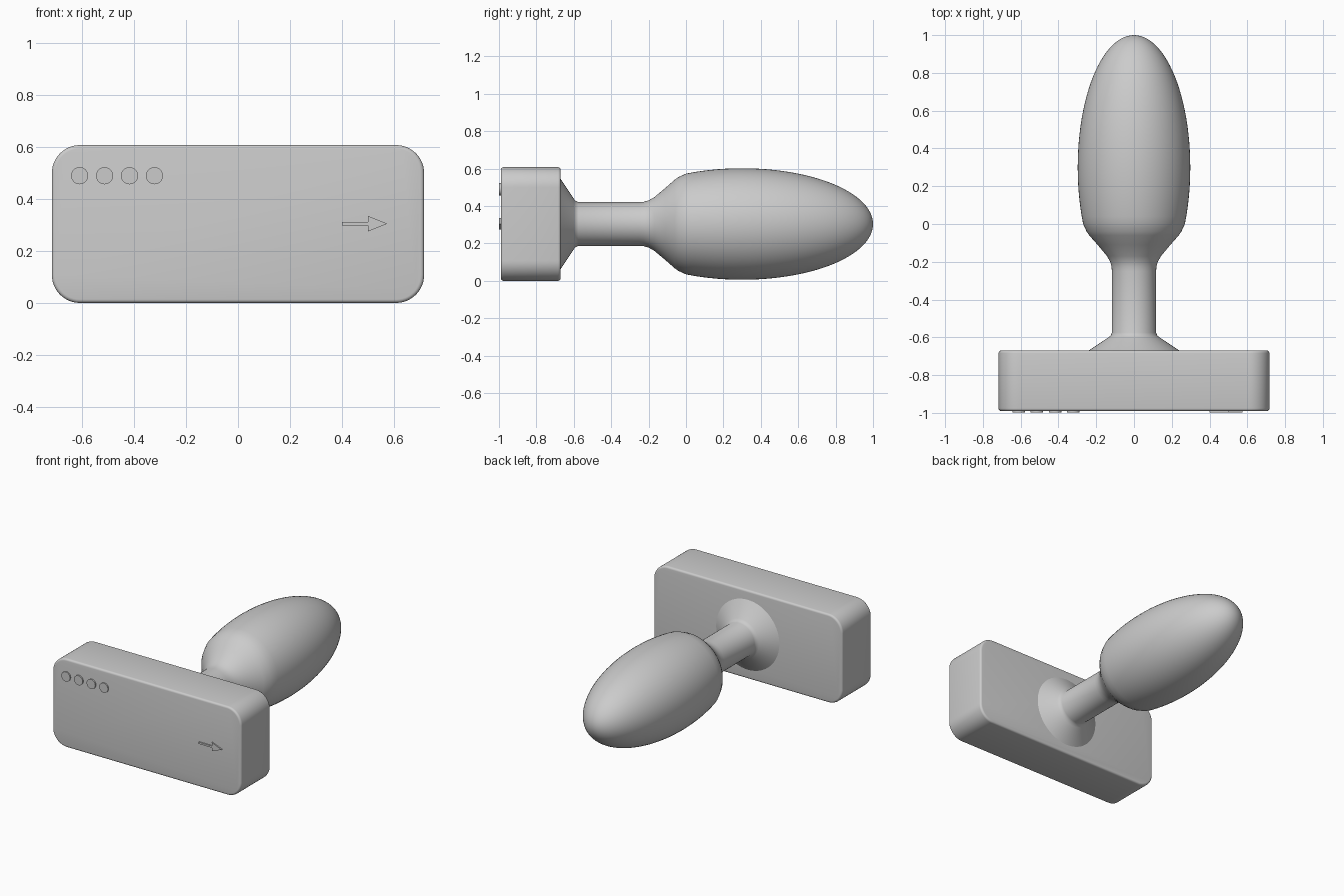
import bpy, bmesh, math
from mathutils import Vector, Matrix

cube = bpy.data.objects.get("Cube")
if cube:
    bpy.data.objects.remove(cube, do_unlink=True)

MID_Z = 0.304      # height of the centre axis
FACE_Y = -0.99     # front face of the base

grey = bpy.data.materials.new("plain_grey")
grey.use_nodes = True
grey.diffuse_color = (0.6, 0.6, 0.6, 1)
grey.node_tree.nodes["Principled BSDF"].inputs["Base Color"].default_value = (0.6, 0.6, 0.6, 1)


def finish(name, bm, smooth=True):
    """Turn a bmesh into a named grey object."""
    bmesh.ops.recalc_face_normals(bm, faces=bm.faces[:])
    mesh = bpy.data.meshes.new(name)
    bm.to_mesh(mesh)
    bm.free()
    mesh.materials.append(grey)
    obj = bpy.data.objects.new(name, mesh)
    bpy.context.scene.collection.objects.link(obj)
    if smooth:
        bpy.ops.object.select_all(action="DESELECT")
        obj.select_set(True)
        bpy.context.view_layer.objects.active = obj
        bpy.ops.object.shade_smooth_by_angle(angle=math.radians(30))
    return obj


def plate(name, outline):
    """Thin raised shape on the front face, outline given as (x, z)."""
    bm = bmesh.new()
    face = bm.faces.new([bm.verts.new((x, FACE_Y + 0.001, z)) for x, z in outline])
    new = bmesh.ops.extrude_face_region(bm, geom=[face])["geom"]
    verts = [v for v in new if isinstance(v, bmesh.types.BMVert)]
    bmesh.ops.translate(bm, verts=verts, vec=(0, -0.0095, 0))
    return finish(name, bm)


# Base block: rounded corners, then softened rims
bm = bmesh.new()
bmesh.ops.create_cube(bm, size=1, matrix=Matrix.Translation((0, -0.83, MID_Z))
                      @ Matrix.Diagonal((1.434, 0.32, 0.608, 1)))
depth_edges = [e for e in bm.edges
               if abs((e.verts[0].co - e.verts[1].co).y) > 0.1]
bmesh.ops.bevel(bm, geom=depth_edges, offset=0.108, segments=12,
                profile=0.5, affect="EDGES")
rims = [e for e in bm.edges if abs((e.verts[0].co - e.verts[1].co).y) < 0.01]
bmesh.ops.bevel(bm, geom=rims, offset=0.014, segments=4,
                profile=0.5, affect="EDGES")
finish("base_block", bm)

# Flared collar, stem and bulb turned around one axis: (y, radius)
profile = [(-0.69, 0.24), (-0.67, 0.24), (-0.6, 0.135), (-0.59, 0.123),
           (-0.575, 0.117), (-0.25, 0.117), (-0.225, 0.119), (-0.2, 0.126),
           (-0.17, 0.143), (-0.11, 0.193), (-0.06, 0.237), (-0.04, 0.251),
           (-0.02, 0.26)]
start = math.acos(-0.3 / 0.7)
for i in range(33):
    a = start * (1 - i / 32)
    profile.append((0.3 + 0.7 * math.cos(a), 0.298 * math.sin(a)))
bm = bmesh.new()
verts = [bm.verts.new((r, y, MID_Z)) for y, r in profile]
edges = [bm.edges.new(pair) for pair in zip(verts, verts[1:])]
bmesh.ops.spin(bm, geom=verts + edges, cent=(0, 0, MID_Z), axis=(0, 1, 0),
               angle=math.tau, steps=64)
bmesh.ops.remove_doubles(bm, verts=bm.verts[:], dist=0.0005)
finish("stem_and_bulb", bm)

# Row of four indicator dots
for i in range(4):
    x = -0.61 + i * 0.096
    plate("indicator_dot_%d" % (i + 1),
          [(x + 0.033 * math.cos(math.tau * k / 32),
            0.49 + 0.033 * math.sin(math.tau * k / 32)) for k in range(32)])

# Arrow mark pointing to the model's left
plate("arrow_mark", [(0.4, 0.299), (0.5, 0.299), (0.5, 0.275), (0.575, 0.305),
                     (0.5, 0.335), (0.5, 0.311), (0.4, 0.311)])
